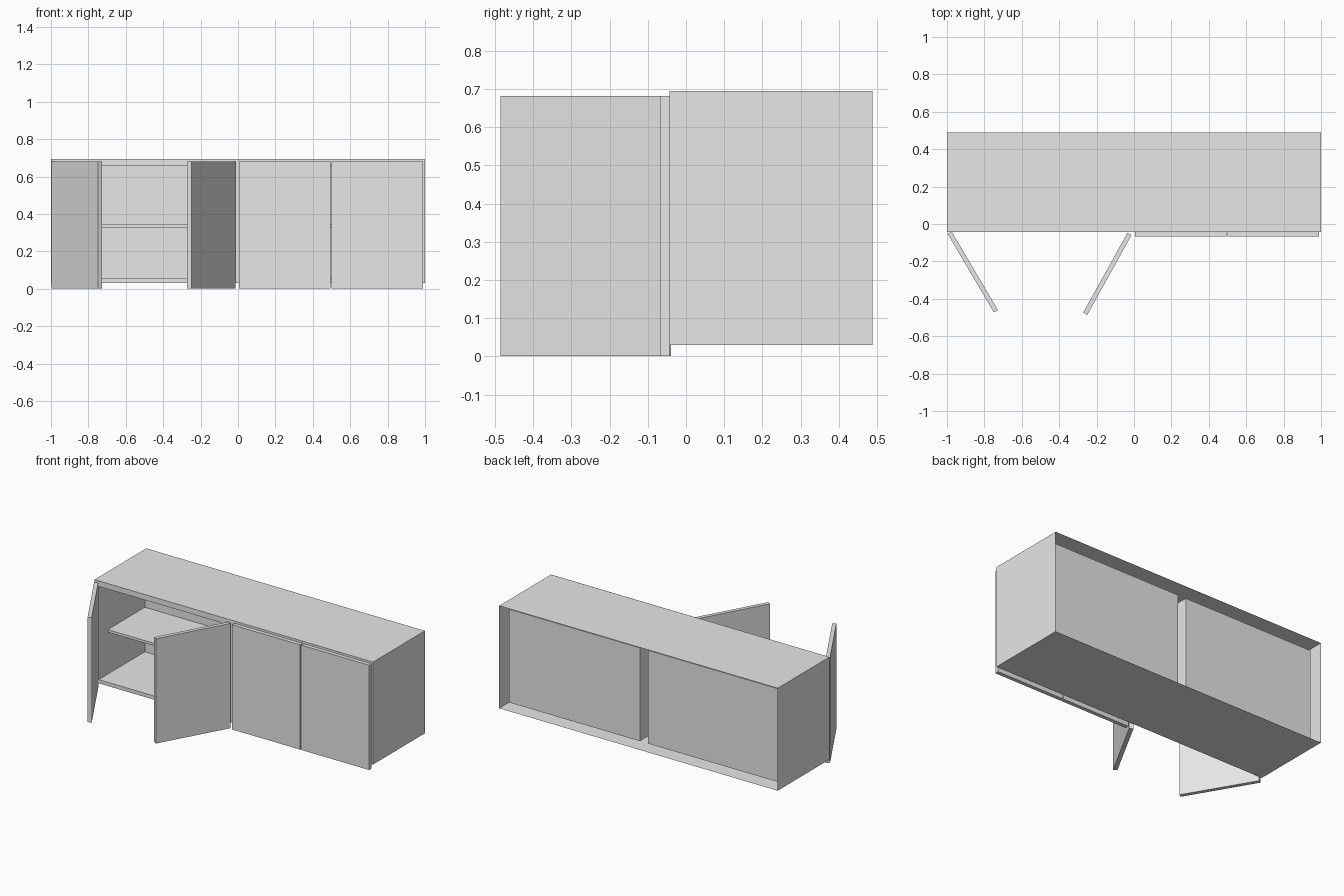
import bpy, bmesh
from math import radians
from mathutils import Matrix, Vector

cube = bpy.data.objects.get("Cube")
if cube:
    bpy.data.objects.remove(cube, do_unlink=True)

# One plain grey finish
grey = bpy.data.materials.new("plain_grey")
grey.use_nodes = True
grey.diffuse_color = (0.8, 0.8, 0.8, 1)
grey.node_tree.nodes["Principled BSDF"].inputs["Base Color"].default_value = (0.8, 0.8, 0.8, 1)

FRONT, BACK = -0.043, 0.488
BOTTOM, TOP = 0.03, 0.695
WALL, FLOOR, CEILING = 0.03, 0.054, 0.659
CAVITY_BACK = 0.43
DOOR_W, DOOR_T, DOOR_H = 0.488, 0.025, 0.68


def box_mesh(lo, hi):
    lo, hi = Vector(lo), Vector(hi)
    bm = bmesh.new()
    size = hi - lo
    bmesh.ops.create_cube(bm, size=1, matrix=Matrix.Translation((lo + hi) / 2) @ Matrix.Diagonal((*size, 1)))
    return bm


def finish(name, bm):
    mesh = bpy.data.meshes.new(name)
    bm.to_mesh(mesh)
    bm.free()
    mesh.materials.append(grey)
    obj = bpy.data.objects.new(name, mesh)
    bpy.context.collection.objects.link(obj)
    return obj


# Carcass: open-backed shell with two cavities pushed in from the front
bm = box_mesh((-1, FRONT, BOTTOM), (1, BACK, TOP))
cuts = [((x, 0, 0), (1, 0, 0)) for x in (WALL - 1, -WALL, WALL, 1 - WALL)]
cuts += [((0, 0, z), (0, 0, 1)) for z in (FLOOR, CEILING)]
for point, normal in cuts:
    bmesh.ops.bisect_plane(bm, geom=bm.verts[:] + bm.edges[:] + bm.faces[:],
                           plane_co=point, plane_no=normal)
bm.normal_update()
openings = []
for face in bm.faces:
    c = face.calc_center_median()
    if face.normal.y < -0.9 and FLOOR < c.z < CEILING and WALL < abs(c.x) < 1 - WALL:
        openings.append(face)
pushed = bmesh.ops.extrude_discrete_faces(bm, faces=openings)["faces"]
for face in pushed:
    bmesh.ops.translate(bm, verts=face.verts[:], vec=(0, CAVITY_BACK - FRONT, 0))
rear = [f for f in bm.faces if f.calc_center_median().y > BACK - 0.001]
bmesh.ops.delete(bm, geom=rear, context='FACES')
bmesh.ops.dissolve_limit(bm, angle_limit=radians(1), verts=bm.verts[:], edges=bm.edges[:])
finish("carcass", bm)

# One shelf in each cavity
for name, x in (("right_shelf", WALL - 1), ("left_shelf", WALL)):
    finish(name, box_mesh((x, 0.05, 0.326), (x + 1 - 2 * WALL, CAVITY_BACK, 0.343)))


# Doors: centred on their thickness, running from the hinge at the given angle
def door(name, hinge, angle):
    obj = finish(name, box_mesh((0, -DOOR_T / 2, 0), (DOOR_W, DOOR_T / 2, DOOR_H)))
    obj.location = (*hinge, 0.001)
    obj.rotation_euler.z = radians(angle)


closed_y = FRONT - DOOR_T / 2
door("right_open_door", (-0.986, -0.046), -59.5)
door("inner_open_door", (-0.024, -0.053), -119)
door("inner_closed_door", (0.006, closed_y), 0)
door("left_closed_door", (0.501, closed_y), 0)
